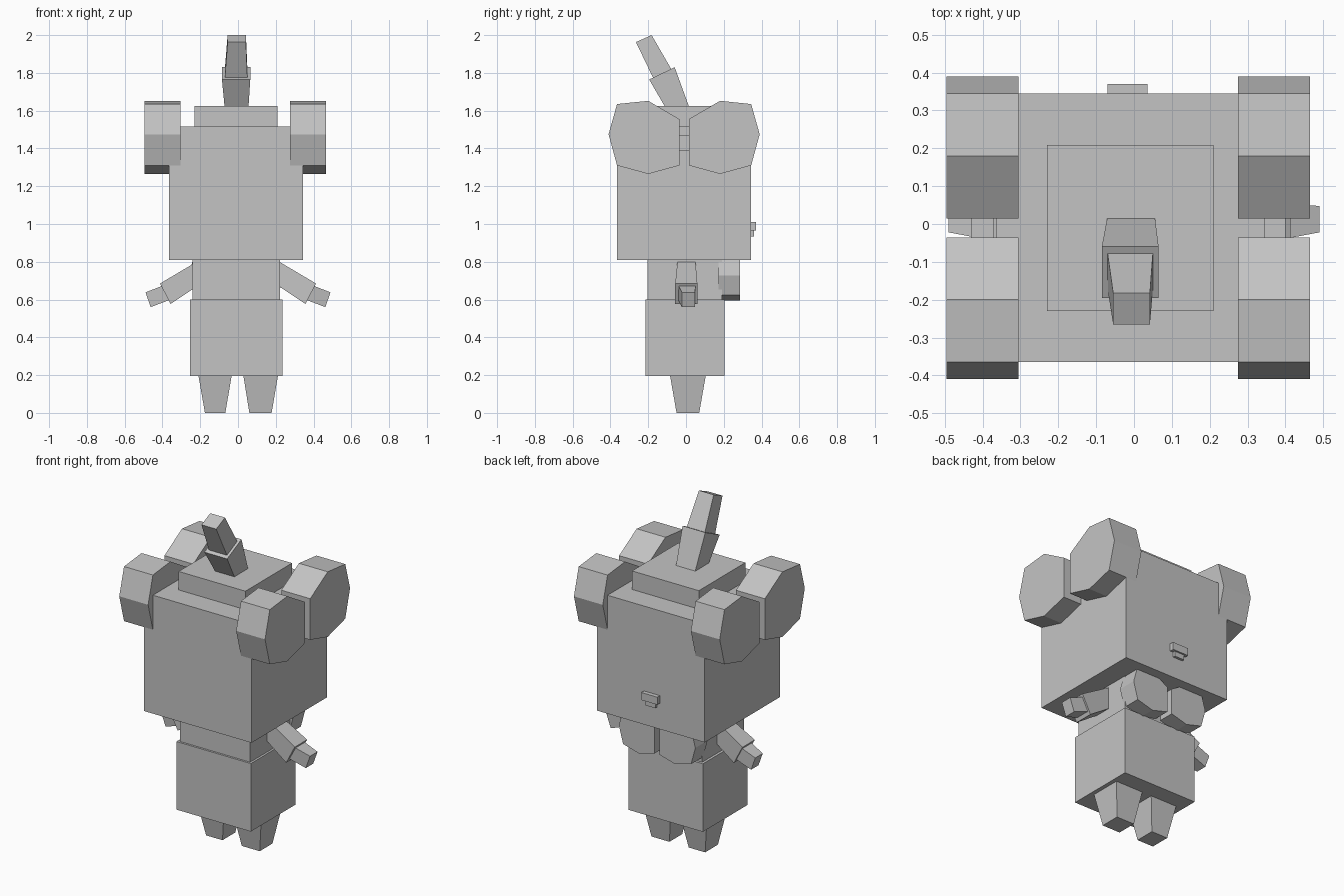
import bpy
import bmesh

default = bpy.data.objects.get("Cube")
if default:
    bpy.data.objects.remove(default, do_unlink=True)

grey = bpy.data.materials.new("plain grey")
grey.use_nodes = True
tone = (0.55, 0.55, 0.55, 1)
grey.diffuse_color = tone
grey.node_tree.nodes["Principled BSDF"].inputs["Base Color"].default_value = tone


def loft(name, ring_a, ring_b):
    """Closed solid between two matching rings of points."""
    bm = bmesh.new()
    a = [bm.verts.new(p) for p in ring_a]
    b = [bm.verts.new(p) for p in ring_b]
    bm.faces.new(a[::-1])
    bm.faces.new(b)
    for i in range(len(a)):
        j = (i + 1) % len(a)
        bm.faces.new((a[i], a[j], b[j], b[i]))
    bmesh.ops.recalc_face_normals(bm, faces=bm.faces)
    mesh = bpy.data.meshes.new(name)
    bm.to_mesh(mesh)
    bm.free()
    mesh.materials.append(grey)
    obj = bpy.data.objects.new(name, mesh)
    bpy.context.collection.objects.link(obj)
    return obj


def rect(x0, x1, y0, y1, z):
    return [(x0, y0, z), (x1, y0, z), (x1, y1, z), (x0, y1, z)]


def box(name, x, y, z):
    return loft(name, rect(*x, *y, z[0]), rect(*x, *y, z[1]))


def beam_end(x0, x1, front, back):
    """Cross-section of a leaning beam, from its front and back (y, z) edges."""
    return [(x0, *front), (x1, *front), (x1, *back), (x0, *back)]


def arm_end(s, y0, y1, upper, lower):
    """Cross-section of an arm, from its upper and lower (x, z) edges."""
    return [(s * x, y, z) for x, y, z in (
        (upper[0], y0, upper[1]), (upper[0], y1, upper[1]),
        (lower[0], y1, lower[1]), (lower[0], y0, lower[1]))]


# Body, head and cap
box("lower_body", (-0.255, 0.235), (-0.215, 0.205), (0.195, 0.6))
box("upper_body", (-0.24, 0.222), (-0.203, 0.19), (0.6, 0.81))
box("head", (-0.365, 0.345), (-0.365, 0.345), (0.81, 1.515))
box("cap", (-0.23, 0.21), (-0.23, 0.208), (1.515, 1.625))

# Leaning horn in two steps
loft("horn_base", beam_end(-0.07, 0.055, (-0.105, 1.61), (0.02, 1.61)),
     beam_end(-0.085, 0.065, (-0.195, 1.765), (-0.06, 1.83)))
loft("horn_tip", beam_end(-0.07, 0.05, (-0.17, 1.765), (-0.075, 1.815)),
     beam_end(-0.055, 0.042, (-0.265, 1.963), (-0.182, 2.0)))

# Tapered legs
for side, top, foot in (("right", (-0.21, -0.033), (-0.175, -0.067)),
                        ("left", (0.028, 0.212), (0.06, 0.178))):
    loft(side + "_leg", rect(*foot, -0.05, 0.07, 0),
         rect(*top, -0.085, 0.105, 0.2))

# Drooping arms
for side, s in (("right", -1), ("left", 1)):
    loft(side + "_upper_arm", arm_end(s, -0.045, 0.05, (0.21, 0.805), (0.21, 0.675)),
         arm_end(s, -0.057, 0.06, (0.413, 0.685), (0.357, 0.577)))
    loft(side + "_hand", arm_end(s, -0.04, 0.05, (0.395, 0.675), (0.365, 0.597)),
         arm_end(s, -0.022, 0.048, (0.49, 0.638), (0.462, 0.56)))

# Rounded lobe outline: distance from the centre line, height above its lowest point
LOBE = [(0.025, 0.045), (0.025, 0.29), (0.19, 0.387), (0.355, 0.37),
        (0.4, 0.21), (0.355, 0.045), (0.19, 0)]
MID = -0.01

# Paired ear lobes on each side of the head, with a small link between them
for side, x0, x1 in (("right", -0.495, -0.305), ("left", 0.275, 0.465)):
    for place, s in (("front", -1), ("back", 1)):
        rings = [[(x, MID + s * u, 1.265 + v) for u, v in LOBE] for x in (x0, x1)]
        loft(f"{side}_{place}_ear_lobe", *rings)
    middle = (x0 + x1) / 2
    box(side + "_ear_link", (middle - 0.03, middle + 0.03), (-0.05, 0.03), (1.39, 1.47))

# Smaller lobes behind the upper body
for side, s in (("right", -1), ("left", 1)):
    rings = [[(MID + s * u * 0.63, y, 0.595 + v * 0.63) for u, v in LOBE]
             for y in (0.172, 0.286)]
    loft(side + "_back_lobe", *rings)

# Stepped nub on the back of the head
box("back_nub", (-0.07, 0.035), (0.33, 0.37), (0.965, 1.01))
box("back_nub_lower", (-0.05, 0.015), (0.33, 0.36), (0.935, 0.965))
